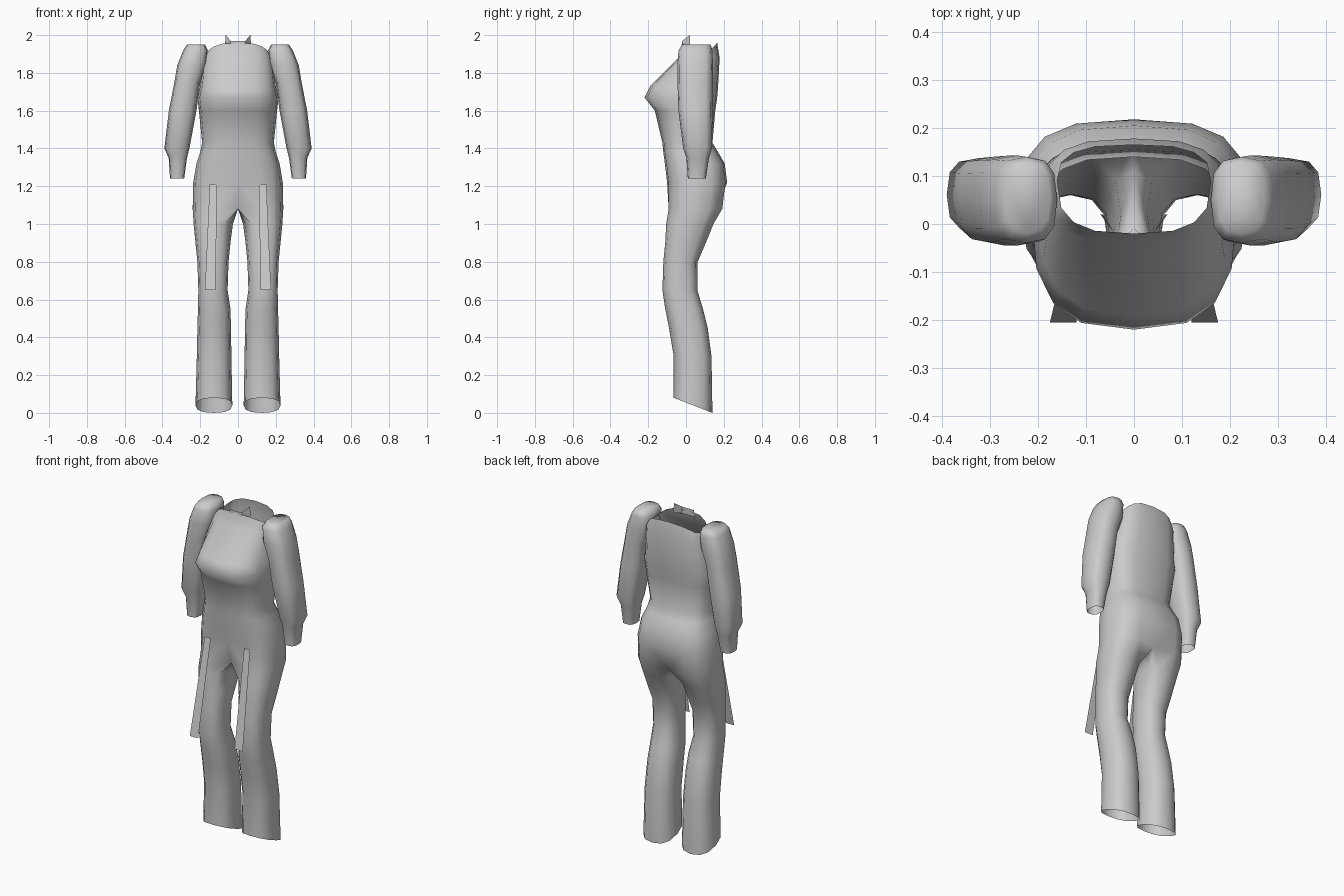
import bpy, bmesh
from math import sin, cos, radians, copysign

cube = bpy.data.objects.get("Cube")
if cube:
    bpy.data.objects.remove(cube)

cloth = bpy.data.materials.new("grey cloth")
cloth.use_nodes = True
grey = (0.6, 0.6, 0.6, 1)
cloth.diffuse_color = grey
cloth.node_tree.nodes["Principled BSDF"].inputs["Base Color"].default_value = grey


def power(value, p):
    return copysign(abs(value) ** p, value)


def finish(bm, name, smooth=True):
    """Turn a half mesh into a mirrored object."""
    bmesh.ops.recalc_face_normals(bm, faces=bm.faces)
    mesh = bpy.data.meshes.new(name)
    bm.to_mesh(mesh)
    bm.free()
    mesh.materials.append(cloth)
    for face in mesh.polygons:
        face.use_smooth = smooth
    obj = bpy.data.objects.new(name, mesh)
    bpy.context.collection.objects.link(obj)
    mirror = obj.modifiers.new("mirror", "MIRROR")
    mirror.use_clip = True
    mirror.merge_threshold = 0.0005
    return obj


def bridge(bm, upper, lower, closed):
    count = len(upper)
    for i in range(count if closed else count - 1):
        j = (i + 1) % count
        bm.faces.new((upper[i], upper[j], lower[j], lower[i]))


def limb_ring(bm, row, p, start, steps=12, tilt=0):
    """Closed rounded-box ring: z, inner x, outer x, front y, back y."""
    z, x0, x1, y0, y1 = row
    ring = []
    for i in range(steps):
        a = radians(start + 360 * i / steps)
        s = power(sin(a), p)
        ring.append(bm.verts.new(((x0 + x1) / 2 + (x1 - x0) / 2 * power(cos(a), p),
                                  (y0 + y1) / 2 + (y1 - y0) / 2 * s, z - tilt * s)))
    return ring


# Torso rings: z, half width, front y, side y, back y
torso = [
    (1.96, .16, -.02, .09, .165),
    (1.88, .185, -.04, .07, .178),
    (1.73, .20, -.19, .05, .17),
    (1.67, .215, -.22, .04, .165),
    (1.60, .207, -.165, .04, .155),
    (1.43, .19, -.125, .02, .14),
    (1.38, .20, -.12, .02, .17),
    (1.32, .22, -.112, .04, .205),
    (1.22, .237, -.10, .05, .218),
    (1.08, .24, -.10, .05, .20),
]
# Trouser leg rings: z, inner x, outer x, front y, back y
leg = [
    (1.0, .027, .235, -.105, .145),
    (.9, .04, .225, -.11, .105),
    (.8, .05, .215, -.12, .062),
    (.65, .055, .21, -.125, .06),
    (.55, .04, .212, -.11, .09),
    (.45, .037, .215, -.09, .115),
    (.3, .035, .218, -.065, .135),
    (.04, .03, .225, -.065, .14),
]

# Bodice, hips and trouser legs as one continuous half shell
bm = bmesh.new()
COLUMNS = 9
previous = None
for n, (z, w, yf, ys, yb) in enumerate(torso):
    ring = []
    for i in range(COLUMNS):
        a = radians(-90 + 180 * i / (COLUMNS - 1))
        s = power(sin(a), .7)
        x = 0 if i in (0, COLUMNS - 1) else w * power(cos(a), .7)
        y = ys + s * (yb - ys if s > 0 else ys - yf)
        drop = .05 * (1 - abs(s) ** 2) if n == 0 else 0
        if x == 0 and z < 1.1:
            y -= copysign(.035, s)
        ring.append(bm.verts.new((x, y, z - drop)))
    if previous:
        bridge(bm, previous, ring, False)
    previous = ring

# Crotch points close the hip ring into a leg ring
front_y, back_y = previous[0].co.y, previous[-1].co.y
for k in (1, 2, 3):
    y = back_y + (front_y - back_y) * k / 4
    previous.append(bm.verts.new((0, y, torso[-1][0])))
for row in leg:
    ring = limb_ring(bm, row, .8, -120, tilt=.04 if row is leg[-1] else 0)
    bridge(bm, previous, ring, True)
    previous = ring
finish(bm, "jumpsuit_body")

# Puffed sleeves with narrow cuffs
sleeve = [
    (1.95, .175, .27, -.02, .13),
    (1.92, .16, .29, -.04, .14),
    (1.84, .165, .322, -.045, .143),
    (1.75, .20, .337, -.045, .142),
    (1.6, .22, .366, -.04, .14),
    (1.4, .257, .39, -.015, .137),
    (1.35, .27, .367, .002, .122),
    (1.24, .285, .36, .01, .105),
]
bm = bmesh.new()
previous = None
for row in sleeve:
    ring = limb_ring(bm, row, .7, 0)
    if previous:
        bridge(bm, previous, ring, True)
    else:
        bm.faces.new(ring)
    previous = ring
finish(bm, "sleeves")


def plate(name, faces):
    bm = bmesh.new()
    for corners in faces:
        bm.faces.new([bm.verts.new(c) for c in corners])
    bmesh.ops.remove_doubles(bm, verts=bm.verts, dist=.0005)
    finish(bm, name, False)


# Small stand collar with pointed corners
plate("collar", [
    [(0, -.02, 1.93), (.04, -.02, 1.93), (.04, -.02, 1.97), (0, -.02, 1.97)],
    [(.04, -.02, 1.93), (.07, .02, 1.94), (.065, .02, 2), (.04, -.02, 1.97)],
])

# Hanging sash ends
plate("sash_ends", [
    [(.11, -.1, 1.21), (.15, -.1, 1.21), (.175, -.205, .65), (.12, -.205, .65)],
])
